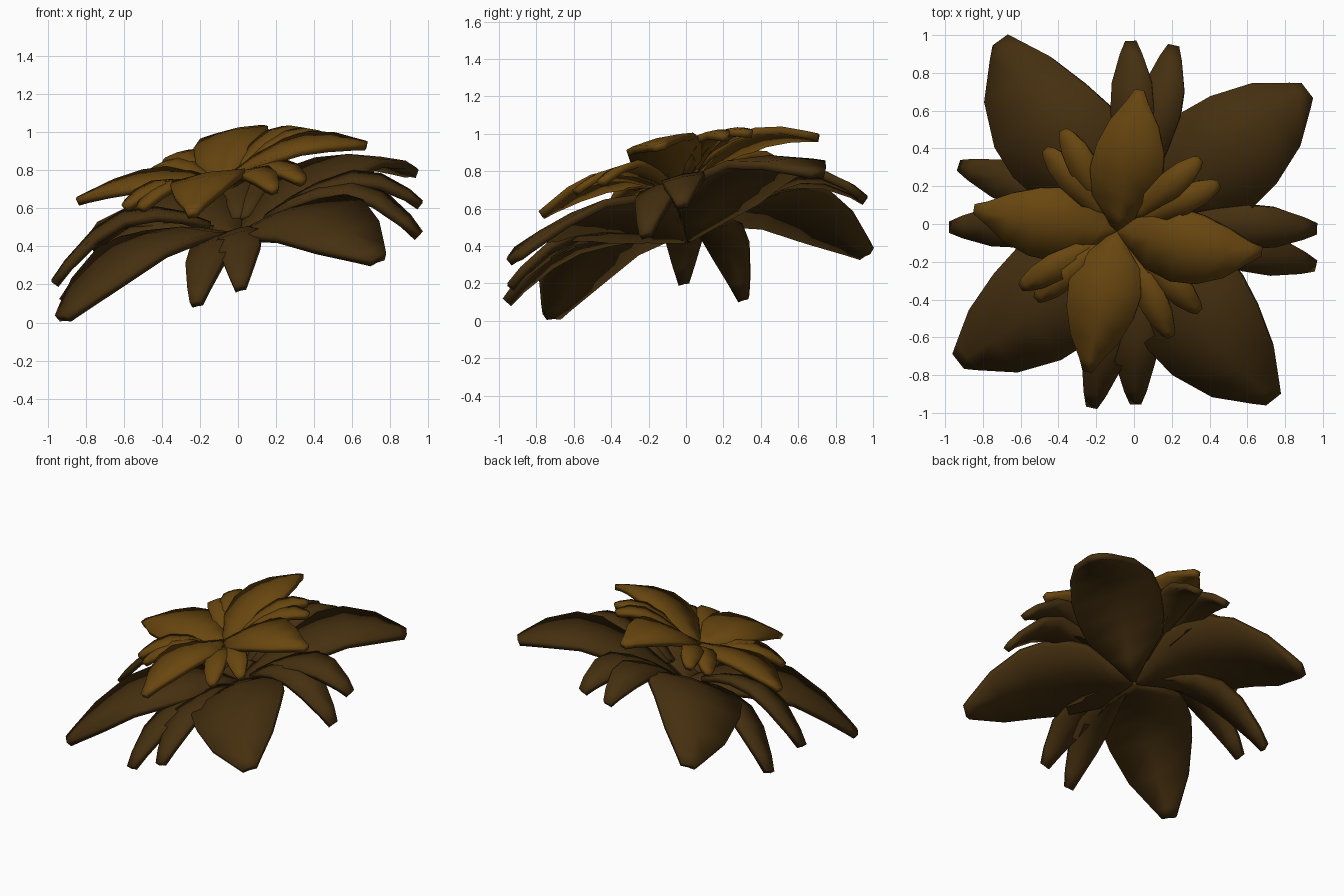
import bpy
from math import cos, sin, pi, radians

if "Cube" in bpy.data.objects:
    bpy.data.objects.remove(bpy.data.objects["Cube"])

def material(name, colour):
    m = bpy.data.materials.new(name)
    m.diffuse_color = (*colour, 1)
    m.use_nodes = True
    m.node_tree.nodes["Principled BSDF"].inputs["Base Color"].default_value = m.diffuse_color
    return m

upper_mat = material("upper_leaf", (0.14, 0.062, 0.005))
lower_mat = material("lower_leaf", (0.06, 0.029, 0.005))

# Leaf stations: radius, half width, height above the tilted layer plane
LOWER_BROAD = [(0, .02, .46), (.14, .14, .515), (.27, .265, .57), (.40, .30, .605),
               (.56, .315, .62), (.74, .29, .61), (.96, .21, .52), (1.12, .09, .42),
               (1.17, .05, .385)]
LOWER_NARROW = [(.14, .03, .53), (.28, .06, .59), (.42, .09, .63), (.60, .115, .65),
                (.75, .105, .605), (.90, .06, .50), (.97, .03, .43)]
UPPER_BROAD = [(0, .02, .755), (.08, .08, .785), (.17, .16, .83), (.31, .195, .875),
               (.44, .18, .885), (.58, .13, .86), (.70, .055, .815), (.76, .025, .79)]
UPPER_NARROW = [(.08, .03, .75), (.17, .045, .79), (.27, .06, .83), (.39, .075, .85),
                (.50, .065, .83), (.58, .04, .79), (.61, .02, .77)]

def leaf(name, stations, shape, centre, tilt, thick, mat):
    """Three-point-wide curved blade, radiating at an angle on a tilted plane."""
    angle, droop, stretch, lift, skew = (*shape, 0, 0)[:5]
    a = radians(angle)
    tip = stations[-1][0]
    verts, faces = [], []
    for r, w, z in stations:
        t = r / tip
        z += droop * t ** 2 + lift * sin(pi * t)
        r *= stretch
        for side in (-1, 0, 1):
            v = side * w + skew * sin(pi * t ** 1.6)
            dx = r * cos(a) - v * sin(a)
            dy = r * sin(a) + v * cos(a)
            verts.append((centre[0] + dx, centre[1] + dy,
                          z - 0.08 * w * abs(side) + tilt[0] * dx + tilt[1] * dy))
    for i in range(len(stations) - 1):
        for k in range(2):
            p = 3 * i + k
            faces.append((p, p + 3, p + 4, p + 1))
    mesh = bpy.data.meshes.new(name)
    mesh.from_pydata(verts, [], faces)
    mesh.materials.append(mat)
    ob = bpy.data.objects.new(name, mesh)
    bpy.context.collection.objects.link(ob)
    solid = ob.modifiers.new("thickness", 'SOLIDIFY')
    solid.thickness = thick
    solid.offset = -1
    bpy.ops.object.select_all(action='DESELECT')
    ob.select_set(True)
    bpy.context.view_layer.objects.active = ob
    bpy.ops.object.shade_smooth_by_angle(angle=radians(30))

def ring(name, stations, leaves, *layer):
    """Each leaf: angle, tip droop, stretch, optional mid lift and sideways skew."""
    for i, shape in enumerate(leaves):
        leaf(f"{name}_{i + 1}", stations, shape, *layer)

lower = ((0, 0), (.25, .215), .045, lower_mat)
upper = ((-.09, -.04), (.225, .23), .04, upper_mat)

# Lower whorl: four broad leaves with pairs of narrow ones between
ring("lower_broad_leaf", LOWER_BROAD,
     [(37.6, .04, .99, .02), (126, -.04, 1.03, .06, .07),
      (218, .045, 1.01, .03, .04), (308.5, -.02, 1.015, 0, -.05)], *lower)
ring("lower_narrow_leaf", LOWER_NARROW,
     [(91, .03, 1), (77.5, .0, 1), (-1.5, -.03, 1), (-13, -.15, 1.02, .02),
      (257, -.05, 1.03, -.04), (270.5, -.03, .985, -.04),
      (181, .04, 1.01, .07), (161.5, -.13, 1.01)], *lower)

# Upper whorl: smaller copy turned between the lower leaves
ring("upper_broad_leaf", UPPER_BROAD,
     [(81, .01, 1, .01), (-8, .01, 1.02, .01, -.04), (258, .0, 1),
      (171, .01, 1.01, -.03, .02)], *upper)
ring("upper_narrow_leaf", UPPER_NARROW,
     [(41, .06, .96, .02), (25, .05, .98, .02), (-44, -.02, 1), (-63, .0, 1.03),
      (220, .02, .92), (210, .03, .97), (118, .02, 1), (131, .0, .95)], *upper)
